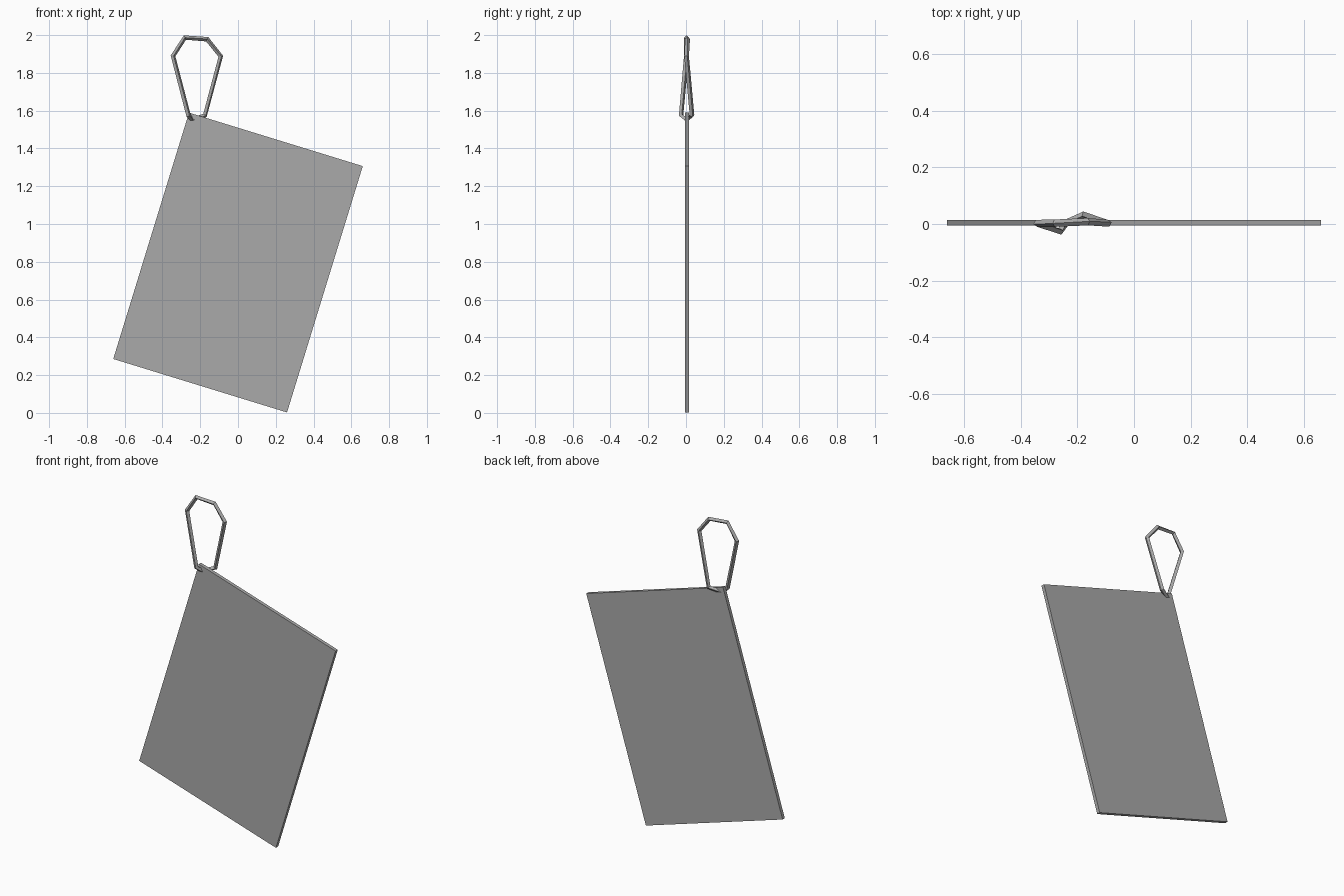
import bpy
import bmesh
from mathutils import Matrix, Vector

cube = bpy.data.objects.get("Cube")
if cube:
    bpy.data.objects.remove(cube, do_unlink=True)

grey = bpy.data.materials.new("mid_grey")
grey.use_nodes = True
colour = (0.4, 0.4, 0.4, 1)
grey.diffuse_color = colour
grey.node_tree.nodes["Principled BSDF"].inputs["Base Color"].default_value = colour


def add_object(name, data):
    obj = bpy.data.objects.new(name, data)
    bpy.context.collection.objects.link(obj)
    data.materials.append(grey)
    return obj


# Flat tag panel, hanging at a tilt
across = Vector((0.92, 0, -0.283))
up = Vector((0.401, 0, 1.304))
depth = Vector((0, 0.021, 0))
frame = Matrix((across, depth, up)).transposed().to_4x4()
frame.translation = (0, 0.0045, 0.796)
bm = bmesh.new()
bmesh.ops.create_cube(bm, size=1, matrix=frame)
bmesh.ops.recalc_face_normals(bm, faces=bm.faces)
panel_mesh = bpy.data.meshes.new("tag_panel")
bm.to_mesh(panel_mesh)
bm.free()
add_object("tag_panel", panel_mesh)

# Cord loop threaded through the panel's top corner
path = [
    (-0.262, -0.026, 1.575),
    (-0.344, 0.002, 1.89),
    (-0.281, 0.003, 1.987),
    (-0.163, 0.008, 1.978),
    (-0.091, 0.003, 1.888),
    (-0.175, 0.032, 1.575),
    (-0.243, 0.002, 1.552),
]
curve = bpy.data.curves.new("cord_loop", "CURVE")
curve.dimensions = "3D"
curve.bevel_depth = 0.013
curve.bevel_resolution = 0
spline = curve.splines.new("POLY")
spline.points.add(len(path) - 1)
for point, co in zip(spline.points, path):
    point.co = (*co, 1)
spline.use_cyclic_u = True
spline.use_smooth = False
cord = add_object("cord_loop", curve)

# Turn the cord into a faceted mesh
bpy.ops.object.select_all(action="DESELECT")
cord.select_set(True)
bpy.context.view_layer.objects.active = cord
bpy.ops.object.convert(target="MESH")
bpy.ops.object.shade_flat()
